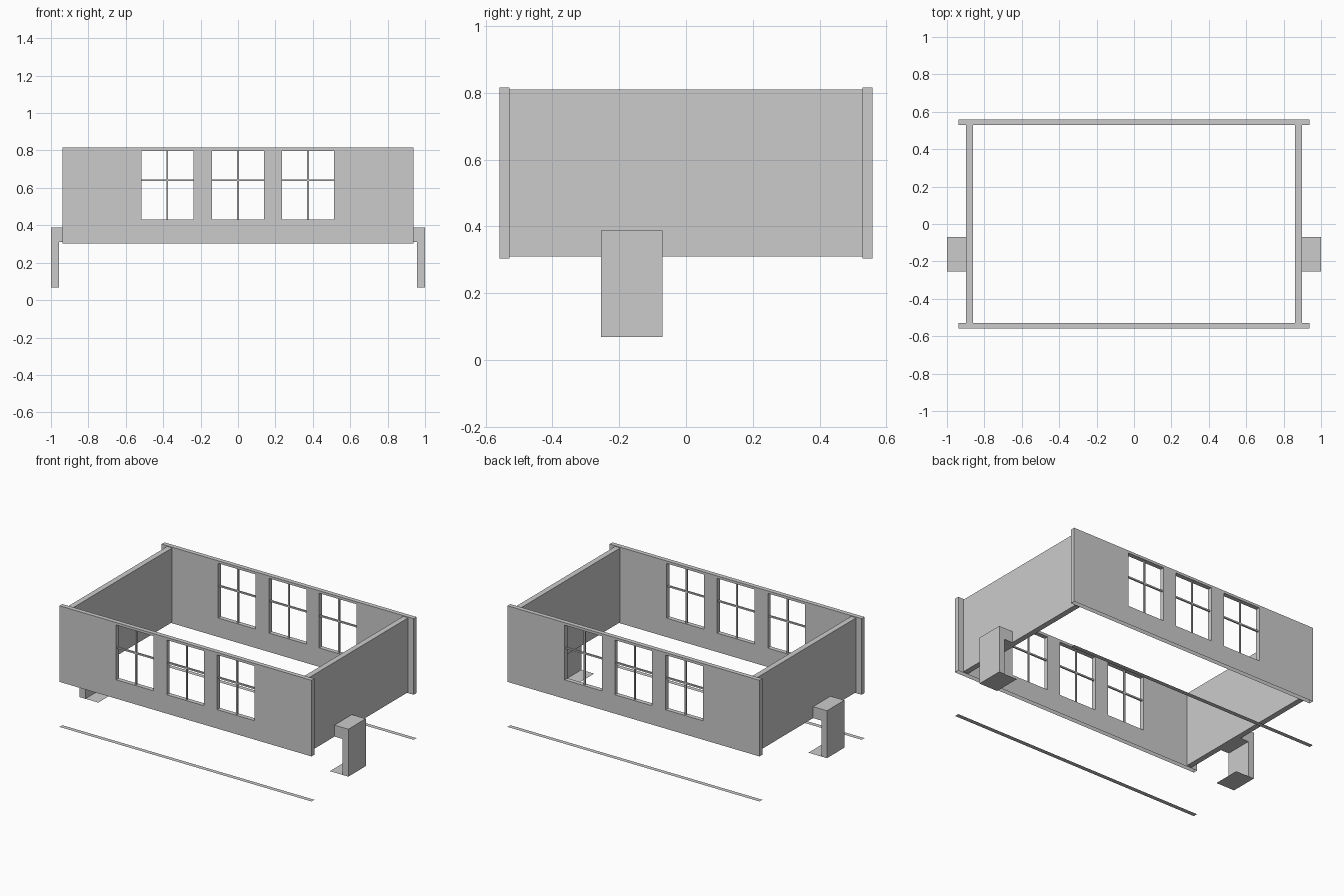
import bpy, bmesh
from mathutils import Vector

if "Cube" in bpy.data.objects:
    bpy.data.objects.remove(bpy.data.objects["Cube"])


def finish(name, bm):
    mesh = bpy.data.meshes.new(name)
    bm.to_mesh(mesh)
    bm.free()
    obj = bpy.data.objects.new(name, mesh)
    bpy.context.collection.objects.link(obj)
    return obj


def add_box(bm, lo, hi):
    lo, hi = Vector(lo), Vector(hi)
    verts = bmesh.ops.create_cube(bm, size=1)["verts"]
    bmesh.ops.scale(bm, vec=hi - lo, verts=verts)
    bmesh.ops.translate(bm, vec=(lo + hi) / 2, verts=verts)


def box(name, lo, hi):
    bm = bmesh.new()
    add_box(bm, lo, hi)
    return finish(name, bm)


def sheet(name, x0, x1, y0, y1, z):
    bm = bmesh.new()
    bm.faces.new([bm.verts.new(p) for p in
                  ((x0, y0, z), (x1, y0, z), (x1, y1, z), (x0, y1, z))])
    return finish(name, bm)


HALF, Z0, Z1 = 0.938, 0.303, 0.815
Y_IN, Y_OUT = 0.528, 0.558
CENTRES, W = (-0.378, 0.0, 0.374), 0.139
SILL, HEAD = 0.43, 0.798


def window_wall(name, y0, y1):
    """Wall grid with window cells left out, thickened, bottom left open."""
    xs = [-HALF] + [c + s * W for c in CENTRES for s in (-1, 1)] + [HALF]
    zs = [Z0, SILL, HEAD, Z1]
    bm = bmesh.new()
    for i in range(len(xs) - 1):
        for k in range(3):
            if k == 1 and i % 2 == 1:
                continue
            bm.faces.new([bm.verts.new((x, y0, z)) for x, z in (
                (xs[i], zs[k]), (xs[i + 1], zs[k]),
                (xs[i + 1], zs[k + 1]), (xs[i], zs[k + 1]))])
    bmesh.ops.remove_doubles(bm, verts=bm.verts, dist=1e-4)
    front = list(bm.faces)
    rim = [e for e in bm.edges if e.is_boundary
           and not all(v.co.z < Z0 + 1e-4 for v in e.verts)]
    back = bmesh.ops.duplicate(bm, geom=front)["geom"]
    sides = bmesh.ops.extrude_edge_only(bm, edges=rim)["geom"]
    moved = {v for v in back + sides if isinstance(v, bmesh.types.BMVert)}
    bmesh.ops.translate(bm, vec=(0, y1 - y0, 0), verts=list(moved))
    bmesh.ops.remove_doubles(bm, verts=bm.verts, dist=1e-4)
    bmesh.ops.recalc_face_normals(bm, faces=bm.faces)
    return finish(name, bm)


# Long walls, their glazing bars and the ground strips below them
for side, s in (("front", -1), ("back", 1)):
    y0, y1 = sorted((s * Y_IN, s * Y_OUT))
    window_wall(side + "_wall", y0, y1)
    sheet(side + "_ground_strip", -HALF, HALF, y0, y1, 0)
    ym, b = (y0 + y1) / 2, 0.005
    for n, c in enumerate(CENTRES, 1):
        bm = bmesh.new()
        add_box(bm, (c - b, ym - b, SILL), (c + b, ym + b, HEAD))
        add_box(bm, (c - W, ym - b, 0.641 - b), (c + W, ym + b, 0.641 + b))
        finish(f"{side}_window_bars_{n}", bm)

# End walls and the bent outer stacks with their base plates
for side, s in (("left", -1), ("right", 1)):
    a, b = sorted((s * 0.86, s * 0.897))
    box(side + "_end_wall", (a, -Y_IN, 0.31), (b, Y_IN, 0.81))
    profile = [(0.897, 0.387), (1, 0.387), (1, 0.068),
               (0.958, 0.068), (0.958, 0.31), (0.897, 0.31)]
    bm = bmesh.new()
    face = bm.faces.new([bm.verts.new((s * x, -0.255, z)) for x, z in profile])
    ext = bmesh.ops.extrude_face_region(bm, geom=[face], use_keep_orig=True)["geom"]
    bmesh.ops.translate(bm, vec=(0, 0.185, 0),
                        verts=[v for v in ext if isinstance(v, bmesh.types.BMVert)])
    bmesh.ops.recalc_face_normals(bm, faces=bm.faces)
    finish(side + "_stack", bm)
    a, b = sorted((s * 0.862, s * 0.958))
    sheet(side + "_stack_base", a, b, -0.255, -0.07, 0.068)
